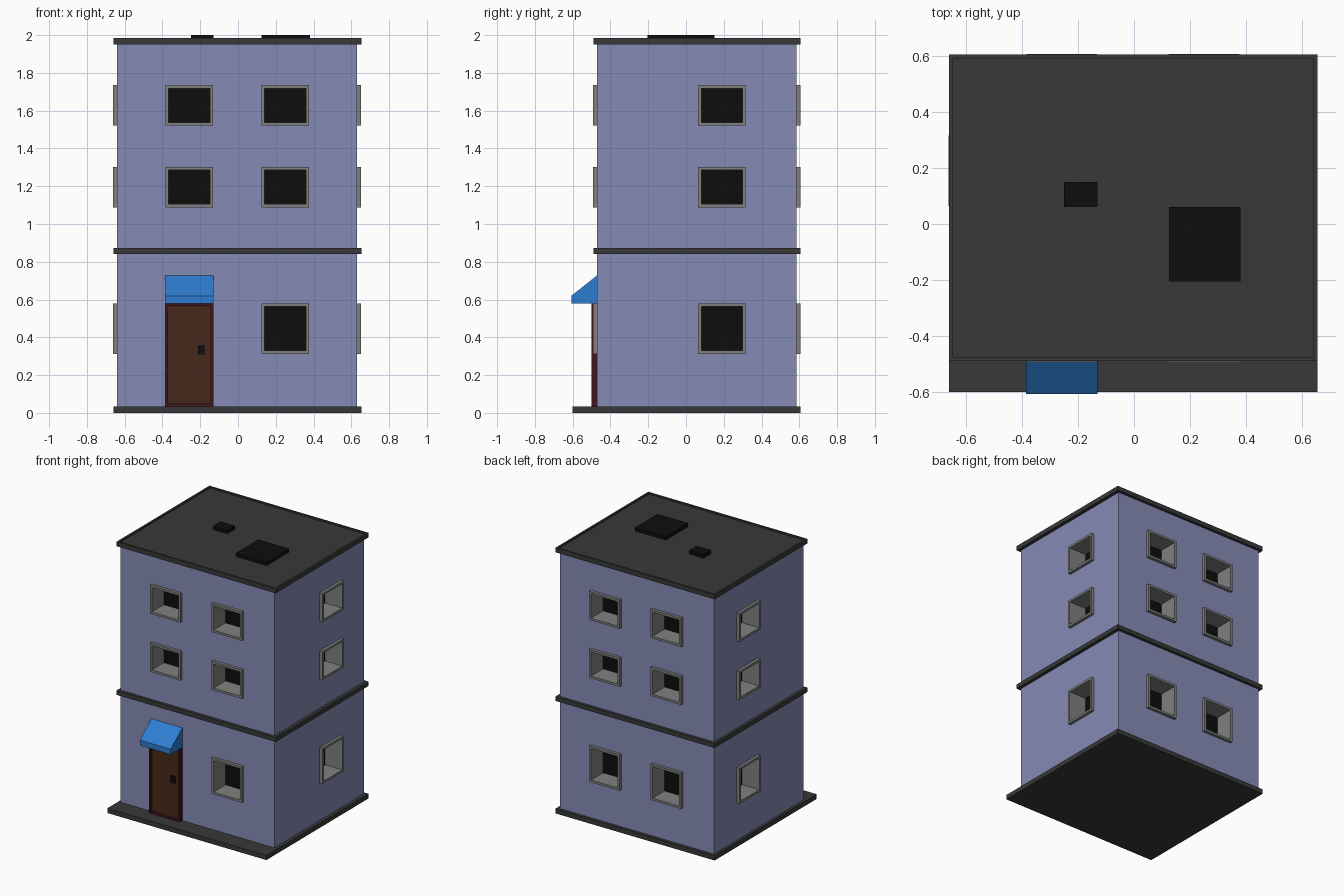
import bpy, bmesh
from math import radians
from mathutils import Matrix, Vector

if "Cube" in bpy.data.objects:
    bpy.data.objects.remove(bpy.data.objects["Cube"])


def material(name, r, g, b):
    m = bpy.data.materials.new(name)
    m.diffuse_color = (r, g, b, 1)
    m.use_nodes = True
    m.node_tree.nodes["Principled BSDF"].inputs["Base Color"].default_value = m.diffuse_color
    return m


WALL = material("wall_blue", 0.235, 0.26, 0.46)
SLATE = material("slate", 0.04, 0.04, 0.04)
BLACK = material("black", 0.004, 0.004, 0.004)
GREY = material("frame_grey", 0.216, 0.216, 0.216)
BROWN = material("door_brown", 0.062, 0.023, 0.01)
RED = material("dark_red", 0.053, 0.008, 0.013)
BLUE = material("awning_blue", 0.027, 0.205, 0.638)


def add(name, mesh, *mats):
    ob = bpy.data.objects.new(name, mesh)
    bpy.context.collection.objects.link(ob)
    if not mesh.materials:
        for m in mats:
            mesh.materials.append(m)
    return ob


def add_bm(name, bm, *mats):
    mesh = bpy.data.meshes.new(name)
    bm.to_mesh(mesh)
    bm.free()
    return add(name, mesh, *mats)


def put_box(bm, x0, x1, y0, y1, z0, z1, mat=Matrix()):
    m = (mat @ Matrix.Translation(((x0 + x1) / 2, (y0 + y1) / 2, (z0 + z1) / 2))
         @ Matrix.Diagonal((x1 - x0, y1 - y0, z1 - z0, 1)))
    bmesh.ops.create_cube(bm, size=1, matrix=m)


def box(name, mat, *dims):
    bm = bmesh.new()
    put_box(bm, *dims)
    return add_bm(name, bm, mat)


def frame_mesh(name, w, h, rim, out, depth, mats):
    """Raised frame, reveal and recessed panel, facing -y around the origin."""
    bm = bmesh.new()
    loops = []
    for inset, y in ((0, 0.005), (0, -out), (rim, -out), (rim, depth)):
        a, b = w / 2 - inset, h / 2 - inset
        loops.append([bm.verts.new((x, y, z))
                      for x, z in ((-a, -b), (a, -b), (a, b), (-a, b))])
    for p, q in zip(loops, loops[1:]):
        for i in range(4):
            j = (i + 1) % 4
            bm.faces.new((p[i], p[j], q[j], q[i]))
    bm.faces.new(loops[-1]).material_index = 1
    mesh = bpy.data.meshes.new(name)
    bm.to_mesh(mesh)
    bm.free()
    for m in mats:
        mesh.materials.append(m)
    return mesh


# Main walls and horizontal slabs
X0, X1, Y0, Y1 = -0.64, 0.63, -0.47, 0.585
walls = box("walls", WALL, X0, X1, Y0, Y1, 0.02, 1.96)
box("base_slab", SLATE, -0.66, 0.655, -0.60, 0.605, 0, 0.035)
box("floor_band", SLATE, -0.66, 0.655, -0.49, 0.605, 0.84, 0.873)

# Roof slab with a shallow recessed top
bm = bmesh.new()
put_box(bm, -0.66, 0.655, -0.49, 0.605, 1.95, 1.984)
top = max(bm.faces, key=lambda f: f.calc_center_median().z)
bmesh.ops.inset_region(bm, faces=[top], thickness=0.02)
inner = bmesh.ops.extrude_discrete_faces(bm, faces=[top])["faces"][0]
bmesh.ops.translate(bm, verts=inner.verts, vec=(0, 0, -0.01))
add_bm("roof_slab", bm, SLATE)
box("roof_hatch_small", BLACK, -0.25, -0.13, 0.06, 0.15, 1.97, 2.0)
box("roof_hatch_large", BLACK, 0.125, 0.38, -0.205, 0.06, 1.97, 2.0)

# Windows: recessed panes with raised frames on all four sides
W, RIM, DEPTH = 0.252, 0.017, 0.12
small = frame_mesh("window_small", W, 0.214, RIM, 0.022, DEPTH, (GREY, BLACK))
tall = frame_mesh("window_tall", W, 0.268, RIM, 0.022, DEPTH, (GREY, BLACK))
rows = [(0.446, 0.268, tall), (1.195, 0.214, small), (1.628, 0.214, small)]
columns = [
    ("front", (-0.258, Y0), 0), ("front", (0.25, Y0), 0),
    ("back", (-0.258, Y1), 180), ("back", (0.25, Y1), 180),
    ("right", (X1, 0.19), 90), ("left", (X0, 0.19), -90),
]
cut = bmesh.new()
for side, (x, y), angle in columns:
    for floor, (z, h, mesh) in enumerate(rows):
        if side == "front" and x < 0 and floor == 0:
            continue  # the door goes here
        m = Matrix.Translation((x, y, z)) @ Matrix.Rotation(radians(angle), 4, 'Z')
        add(f"window_{side}", mesh).matrix_world = m
        a, b = W / 2 - RIM / 2, h / 2 - RIM / 2
        put_box(cut, -a, a, -0.1, DEPTH + 0.01, -b, b, m)
cutter = add_bm("window_cutter", cut)
cutter.hide_render = True
cutter.hide_viewport = True
mod = walls.modifiers.new("window_holes", 'BOOLEAN')
mod.operation = 'DIFFERENCE'
mod.solver = 'EXACT'
mod.object = cutter

# Door with frame and handle
door = add("door", frame_mesh("door", 0.255, 0.545, 0.014, 0.03, -0.012, (RED, BROWN)))
door.location = (-0.258, Y0, 0.3075)
box("door_handle", BLACK, -0.212, -0.177, -0.498, -0.478, 0.308, 0.358)

# Awning: side profile extruded across the door width
bm = bmesh.new()
profile = [(-0.465, 0.58), (-0.465, 0.732), (-0.607, 0.62), (-0.607, 0.58)]
face = bm.faces.new([bm.verts.new((-0.386, y, z)) for y, z in profile])
ext = bmesh.ops.extrude_face_region(bm, geom=[face])["geom"]
bmesh.ops.translate(bm, vec=Vector((0.255, 0, 0)),
                    verts=[g for g in ext if isinstance(g, bmesh.types.BMVert)])
bmesh.ops.recalc_face_normals(bm, faces=bm.faces)
add_bm("awning", bm, BLUE)
